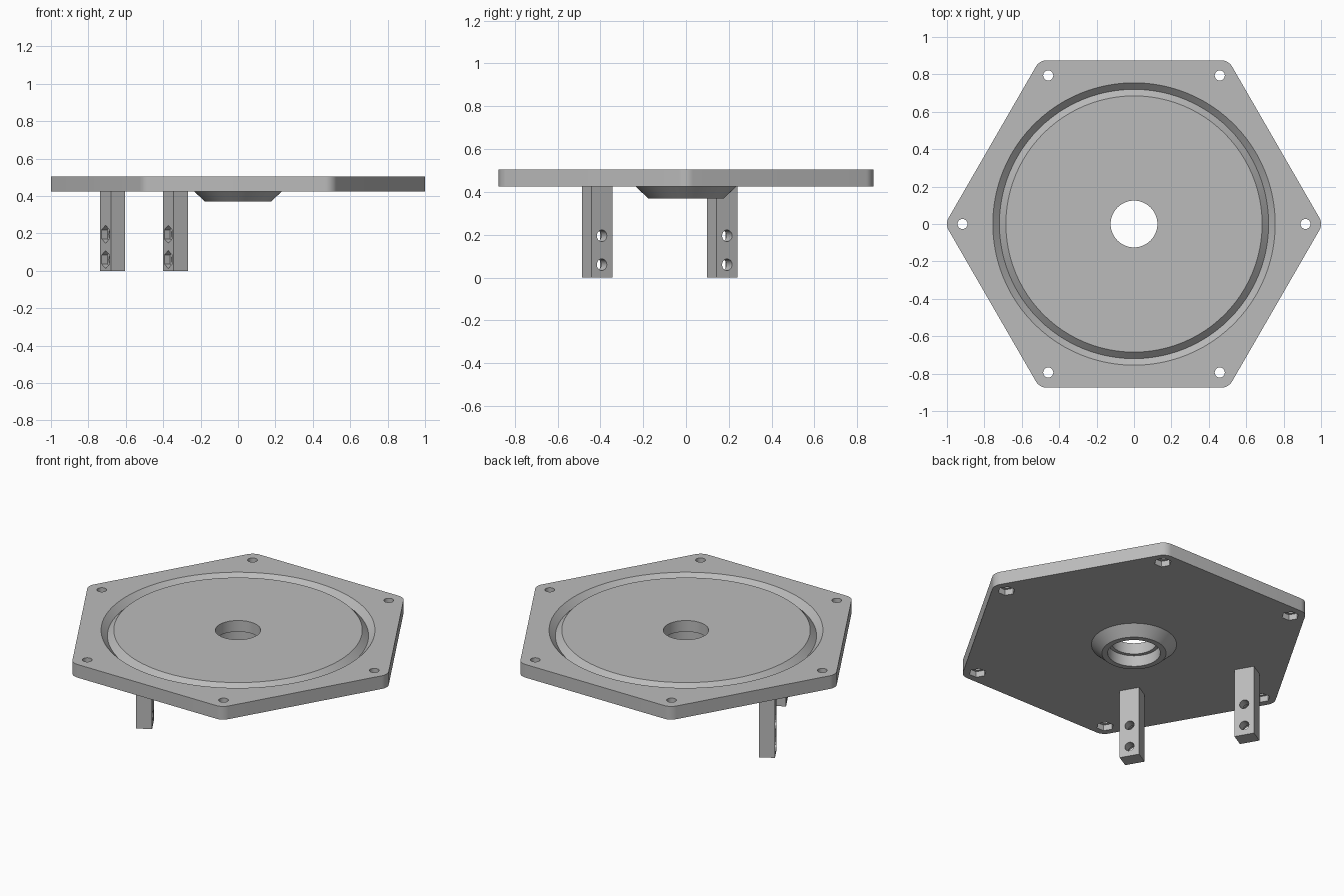
import bpy, bmesh
from math import pi, cos, sin, radians
from mathutils import Matrix, Vector

if "Cube" in bpy.data.objects:
    bpy.data.objects.remove(bpy.data.objects["Cube"], do_unlink=True)

grey = bpy.data.materials.new("matte grey")
grey.use_nodes = True
GREY = (0.5, 0.5, 0.5, 1)
grey.diffuse_color = GREY
grey.node_tree.nodes["Principled BSDF"].inputs["Base Color"].default_value = GREY

BOTTOM, TOP = 0.425, 0.505


def finish(name, bm, matrix=Matrix()):
    bmesh.ops.recalc_face_normals(bm, faces=bm.faces)
    bm.transform(matrix)
    mesh = bpy.data.meshes.new(name)
    bm.to_mesh(mesh)
    bm.free()
    mesh.materials.append(grey)
    obj = bpy.data.objects.new(name, mesh)
    bpy.context.collection.objects.link(obj)
    return obj


def ring(radius, sides):
    return [(radius * cos(2 * pi * i / sides), radius * sin(2 * pi * i / sides))
            for i in range(sides)]


def prism(name, outline, z0, z1, matrix=Matrix()):
    bm = bmesh.new()
    low = [bm.verts.new((x, y, z0)) for x, y in outline]
    high = [bm.verts.new((x, y, z1)) for x, y in outline]
    bm.faces.new(low[::-1])
    bm.faces.new(high)
    for i in range(len(low)):
        j = (i + 1) % len(low)
        bm.faces.new((low[i], low[j], high[j], high[i]))
    return finish(name, bm, matrix)


def lathe(name, profile, sides=96):
    """Revolve a closed (radius, z) profile around the z axis."""
    bm = bmesh.new()
    loops = [[bm.verts.new((r * x, r * y, z)) for r, z in profile]
             for x, y in ring(1, sides)]
    for i, a in enumerate(loops):
        b = loops[(i + 1) % sides]
        for k in range(len(profile)):
            m = (k + 1) % len(profile)
            bm.faces.new((a[k], b[k], b[m], a[m]))
    return finish(name, bm)


def cut(obj, cutters):
    bpy.context.view_layer.objects.active = obj
    for cutter in cutters:
        mod = obj.modifiers.new("cut", "BOOLEAN")
        mod.operation, mod.solver, mod.object = "DIFFERENCE", "EXACT", cutter
        bpy.ops.object.modifier_apply(modifier=mod.name)
        bpy.data.objects.remove(cutter, do_unlink=True)


def smooth(obj):
    bpy.ops.object.select_all(action="DESELECT")
    obj.select_set(True)
    bpy.context.view_layer.objects.active = obj
    bpy.ops.object.shade_smooth_by_angle(angle=radians(30))


# Hexagonal plate with rounded corners
corner = 0.067
centre = 0.875 / cos(pi / 6) - corner / cos(pi / 6)
outline = []
for k in range(6):
    a = k * pi / 3
    for s in range(9):
        t = a - pi / 6 + s * pi / 24
        outline.append((centre * cos(a) + corner * cos(t),
                        centre * sin(a) + corner * sin(t)))
plate = prism("hexagonal_plate", outline, BOTTOM, TOP)

# Central bore, wider seat below it, and the V groove on top
cutters = [
    prism("bore_cutter", ring(0.125, 64), 0.3, 0.6),
    prism("seat_cutter", ring(0.145, 64), 0.3, 0.437),
    lathe("groove_cutter", [(0.755, TOP), (0.72, 0.47), (0.685, TOP),
                            (0.685, 0.55), (0.755, 0.55)]),
]
# Corner bolt holes with hexagonal nut pockets underneath
for k in range(6):
    place = Matrix.Rotation(k * pi / 3, 4, "Z") @ Matrix.Translation((0.917, 0, 0))
    cutters.append(prism("bolt_cutter", ring(0.027, 24), 0.3, 0.6, place))
    cutters.append(prism("nut_cutter", ring(0.048, 6), 0.3, BOTTOM + 0.035, place))
cut(plate, cutters)
smooth(plate)

# Tapered hub under the plate
hub = lathe("tapered_hub", [(0.145, 0.37), (0.177, 0.37), (0.235, BOTTOM),
                            (0.235, 0.43), (0.145, 0.43)], 64)
smooth(hub)

# Two mounting posts, each with two cross holes and nut pockets
HX, HY = 0.044, 0.057
for name, spot in (("outer_post", (-0.67, 0.17, 0)), ("inner_post", (-0.335, -0.415, 0))):
    place = Matrix.Translation(Vector(spot)) @ Matrix.Rotation(pi / 6, 4, "Z")
    post = prism(name, [(-HX, -HY), (HX, -HY), (HX, HY), (-HX, HY)], 0, 0.43, place)
    cutters = []
    for z in (0.06, 0.195):
        lie = place @ Matrix.Translation((0, 0, z)) @ Matrix.Rotation(pi / 2, 4, "Y")
        cutters.append(prism("screw_cutter", ring(0.027, 24), -0.2, 0.2, lie))
        cutters.append(prism("nut_cutter", ring(0.048, 6), -0.2, -HX + 0.035, lie))
    cut(post, cutters)
    smooth(post)
